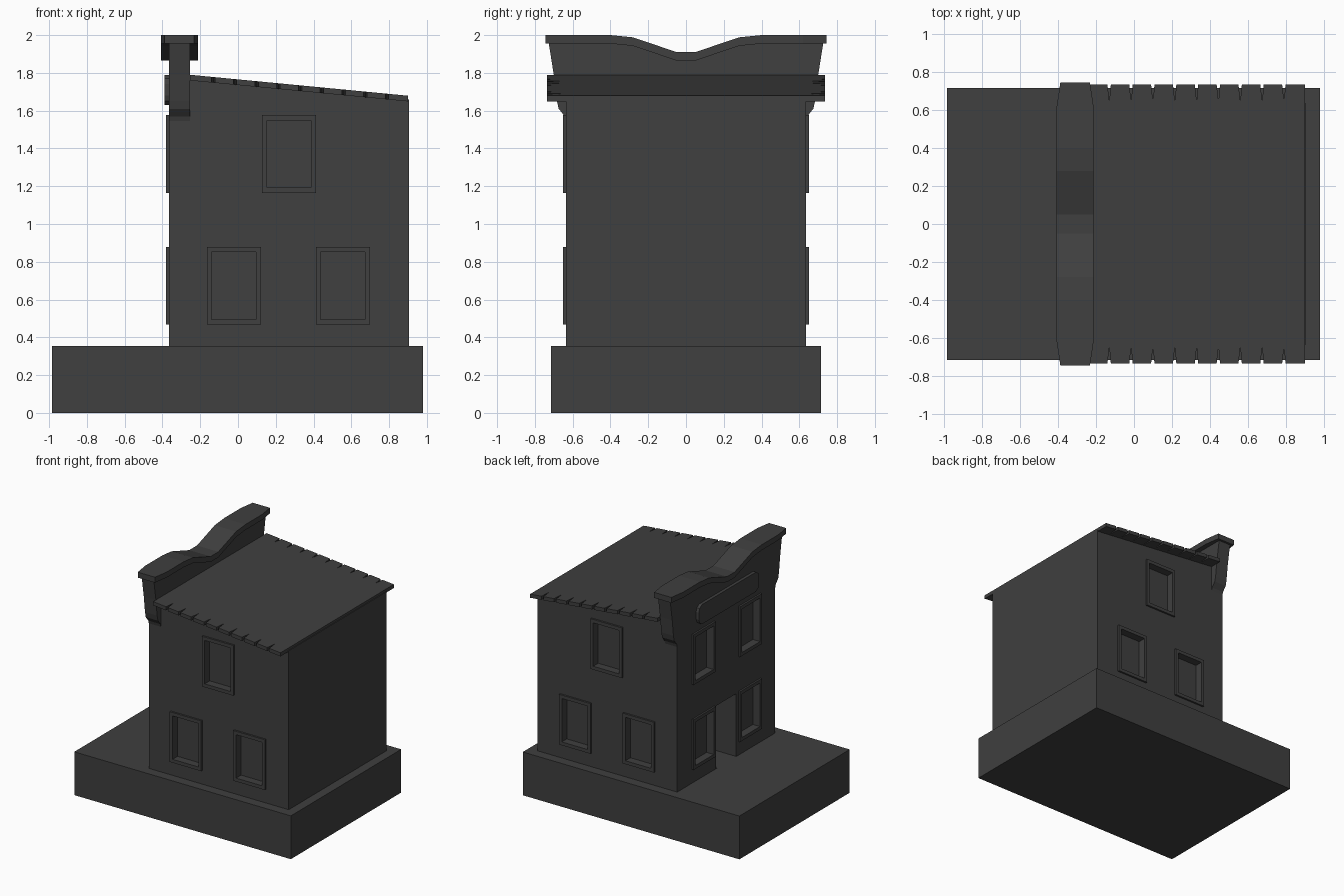
import bpy, bmesh
from mathutils import Vector

if "Cube" in bpy.data.objects:
    bpy.data.objects.remove(bpy.data.objects["Cube"], do_unlink=True)

grey = bpy.data.materials.new("dark grey")
grey.use_nodes = True
colour = (0.05, 0.05, 0.05, 1)
grey.diffuse_color = colour
grey.node_tree.nodes["Principled BSDF"].inputs["Base Color"].default_value = colour


def finish(name, bm):
    bmesh.ops.recalc_face_normals(bm, faces=bm.faces)
    mesh = bpy.data.meshes.new(name)
    bm.to_mesh(mesh)
    bm.free()
    mesh.materials.append(grey)
    obj = bpy.data.objects.new(name, mesh)
    bpy.context.collection.objects.link(obj)
    return obj


def prism(name, points, axis, lo, hi):
    """Extrude a flat outline along one axis."""
    bm = bmesh.new()
    ring = []
    for a, b in points:
        co = [a, b]
        co.insert(axis, lo)
        ring.append(bm.verts.new(co))
    face = bm.faces.new(ring)
    new = bmesh.ops.extrude_face_region(bm, geom=[face])["geom"]
    shift = Vector((0, 0, 0))
    shift[axis] = hi - lo
    bmesh.ops.translate(bm, vec=shift, verts=[v for v in new if isinstance(v, bmesh.types.BMVert)])
    return finish(name, bm)


def box(name, x, y, z):
    return prism(name, [(x[0], y[0]), (x[1], y[0]), (x[1], y[1]), (x[0], y[1])], 2, *z)


def mirrored(half):
    """Close an outline by mirroring its first coordinate."""
    return half + [(-a, b) for a, b in reversed(half)]


def cut(obj, cutter):
    mod = obj.modifiers.new("cut", 'BOOLEAN')
    mod.operation = 'DIFFERENCE'
    mod.solver = 'EXACT'
    mod.object = cutter
    bpy.context.view_layer.objects.active = obj
    bpy.ops.object.modifier_apply(modifier=mod.name)
    bpy.data.objects.remove(cutter, do_unlink=True)


FRONT, BACK, SIDE = -0.365, 0.905, 0.635
PARAPET_BACK = -0.255


def roof_z(x):
    return 1.79 - 0.096 * (x - PARAPET_BACK)


# Ground block and house body
box("ground_block", (-0.985, 0.98), (-0.715, 0.715), (0, 0.355))
body = prism("house_body", [
    (FRONT, 0.355), (BACK, 0.355), (BACK, roof_z(BACK) - 0.02),
    (PARAPET_BACK, roof_z(PARAPET_BACK) - 0.02), (PARAPET_BACK, 1.545), (FRONT, 1.545)],
    1, -SIDE, SIDE)

# Open doorway
cut(body, box("door_cutter", (FRONT - 0.1, FRONT + 0.25), (-0.13, 0.13), (0.3551, 0.87)))


# Windows: a raised frame around a recessed pane
def window(name, axis, wall, centre, z):
    out = 1 if wall > 0 else -1

    def outline(w, h):
        return [(centre - w, z - h), (centre + w, z - h), (centre + w, z + h), (centre - w, z + h)]

    frame = prism(name, outline(0.143, 0.206), axis, wall - 0.002 * out, wall + 0.015 * out)
    for target in (frame, body):
        cut(target, prism("window_cutter", outline(0.117, 0.178), axis,
                          wall - 0.05 * out, wall + 0.1 * out))


LOW, HIGH = 0.673, 1.37
for side, label in ((-1, "right"), (1, "left")):
    for x, z, spot in ((-0.022, LOW, "lower_front"), (0.555, LOW, "lower_rear"), (0.27, HIGH, "upper")):
        window(f"{label}_{spot}_window", 1, side * SIDE, x, z)
    for z, spot in ((LOW, "lower"), (HIGH, "upper")):
        window(f"facade_{label}_{spot}_window", 0, FRONT, side * 0.3, z)

# Sloping roof with slits between the tile ends
edge, pitch = [(PARAPET_BACK, 0.735)], 0.115
for i in range(9):
    x = -0.13 + i * pitch
    edge += [(x - 0.01, 0.735), (x, 0.65), (x + 0.008, 0.735)]
edge.append((0.9, 0.735))
roof = prism("roof", edge + [(x, -y) for x, y in reversed(edge)], 2, -0.03, 0)
for v in roof.data.vertices:
    v.co.z += roof_z(v.co.x)

# Parapet wall with flared ends and a dipped top
cap_line = [(0.745, 2.0), (0.62, 2.0), (0.40, 2.0), (0.28, 1.988), (0.05, 1.91)]
wall_top = [(0.727, 1.96)] + [(y, z - 0.04) for y, z in cap_line[1:]]
flare = [(SIDE, 1.545), (0.642, 1.57), (0.674, 1.61), (0.684, 1.655), (0.70, 1.79)]
prism("parapet_wall", mirrored(flare + wall_top), 0, FRONT, PARAPET_BACK)

# Parapet cap, narrowing at both ends
bm = bmesh.new()
sections = cap_line + [(-y, z) for y, z in reversed(cap_line)]
rings = []
for y, z in sections:
    w = 0.078 if abs(y) > 0.7 else 0.097
    rings.append([bm.verts.new((-0.31 + sx * w, y, z + dz))
                  for sx, dz in ((-1, 0), (1, 0), (1, -0.045), (-1, -0.045))])
for a, b in zip(rings, rings[1:]):
    for i in range(4):
        j = (i + 1) % 4
        bm.faces.new((a[i], a[j], b[j], b[i]))
bm.faces.new(rings[0])
bm.faces.new(rings[-1])
finish("parapet_cap", bm)

# Blank sign board with clipped corners
prism("sign_board", mirrored([(0.35, 1.63), (0.38, 1.65), (0.39, 1.68),
                              (0.39, 1.74), (0.38, 1.77), (0.35, 1.79)]), 0, -0.39, FRONT + 0.005)
